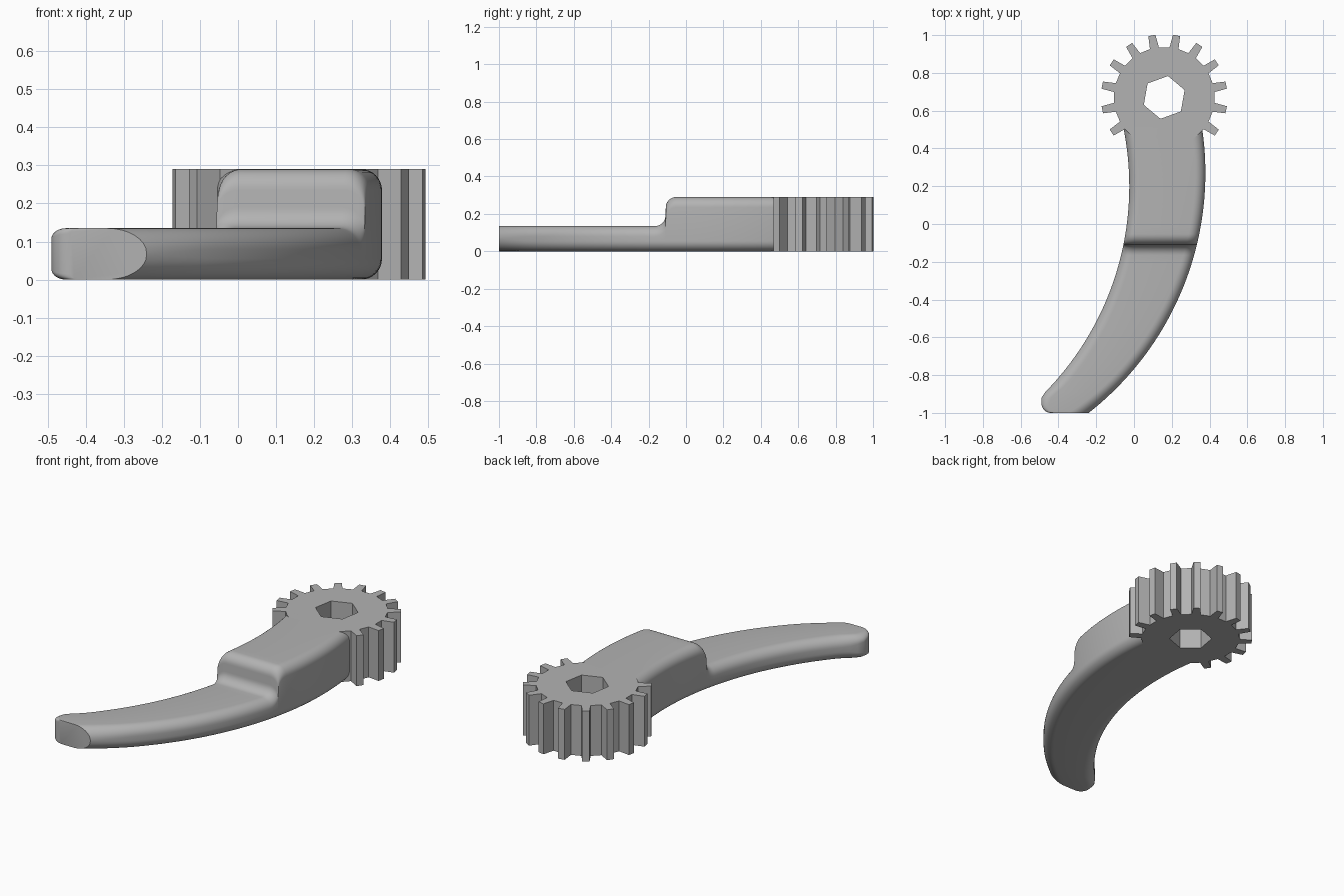
import bpy, bmesh
from math import sin, cos, pi, sqrt, radians

cube = bpy.data.objects.get("Cube")
if cube:
    bpy.data.objects.remove(cube, do_unlink=True)

grey = bpy.data.materials.new("plain grey")
grey.use_nodes = True
COLOR = (0.45, 0.45, 0.45, 1)
grey.diffuse_color = COLOR
grey.node_tree.nodes["Principled BSDF"].inputs["Base Color"].default_value = COLOR

LOW, HIGH, FILLET = 0.135, 0.29, 0.055
TIP_R = 0.05


def activate(obj):
    bpy.ops.object.select_all(action='DESELECT')
    obj.select_set(True)
    bpy.context.view_layer.objects.active = obj


def arc_edge(y, x_max, y_max, radius):
    """Side of the lever as an arc: x and the slant factor at a given y."""
    run = sqrt(radius ** 2 - (y - y_max) ** 2)
    return x_max - radius + run, radius / run


def section(y, h):
    """Rounded rectangle across the lever at a given y and height."""
    left, slant_l = arc_edge(y, -0.025, 0.2, 1.557)
    right, slant_r = arc_edge(y, 0.378, 0.27, 1.614)
    left = max(left, -0.49)
    dip = -0.95 - y
    if dip > 0:                                   # rounded corner of the tip
        left = -0.49 + TIP_R - sqrt(max(TIP_R ** 2 - dip ** 2, 0))
    blend = min(max((y + 1) / 0.15, 0), 1)
    r_left = 0.015 + (FILLET - 0.015) * blend
    r_right = FILLET + 0.01 * (1 - blend)
    corners = [(right, -1, h, -1, r_right, slant_r, 0),
               (left, 1, h, -1, r_left, slant_l, 1),
               (left, 1, 0, 1, r_left, slant_l, 2),
               (right, -1, 0, 1, r_right, slant_r, 3)]
    ring = []
    for x, sx, z, sz, r, slant, quarter in corners:
        for i in range(9):
            a = (quarter + i / 8) * pi / 2
            ring.append((x + r * slant * (sx + cos(a)), y, z + r * (sz + sin(a))))
    return ring


# Lever: low handle, rounded step, then the high block up to the gear
stations = [(-1 + TIP_R * (1 - cos(i * pi / 16)), LOW) for i in range(8)]
stations = [(-0.95 - TIP_R * cos(i * pi / 16), LOW) for i in range(9)]
stations += [(-0.95 + 0.03 * i, LOW) for i in range(1, 26)]
for i in range(9):                                # hollow fillet
    a = i / 8 * pi / 2
    stations.append((-0.165 + FILLET * sin(a), LOW + FILLET * (1 - cos(a))))
for i in range(9):                                # rounded shoulder
    a = i / 8 * pi / 2
    stations.append((-0.053 - FILLET * cos(a), HIGH - FILLET * (1 - sin(a))))
stations += [(-0.053 + 0.563 * i / 16, HIGH) for i in range(1, 17)]

bm = bmesh.new()
rings = [[bm.verts.new(p) for p in section(y, h)] for y, h in stations]
for a, b in zip(rings, rings[1:]):
    for i in range(len(a)):
        j = (i + 1) % len(a)
        bm.faces.new((a[i], a[j], b[j], b[i]))
bm.faces.new(rings[0])
bm.faces.new(rings[-1])
bmesh.ops.recalc_face_normals(bm, faces=bm.faces)
mesh = bpy.data.meshes.new("lever_arm")
bm.to_mesh(mesh)
bm.free()
lever = bpy.data.objects.new("lever_arm", mesh)
bpy.context.collection.objects.link(lever)
mesh.materials.append(grey)
activate(lever)
bpy.ops.object.shade_smooth_by_angle(angle=radians(35))

# Gear outline: twelve teeth, plain rim where the lever joins
GX, GY, ROOT, OUTER, PITCH = 0.16, 0.67, 0.267, 0.335, pi / 8


def polar(r, a):
    return GX + r * cos(a), GY + r * sin(a)


outline = []
for k in range(12):
    mid = radians(-33.75) + k * PITCH
    for r, off in ((ROOT, -0.09), (OUTER, -0.057), (OUTER, 0.057), (ROOT, 0.09)):
        outline.append(polar(r, mid + off))
start, end = radians(213.75) + 0.09, radians(326.25) - 0.09
outline += [polar(ROOT, start + (end - start) * i / 12) for i in range(1, 12)]
hexagon = [polar(0.115, radians(80) + i * pi / 3) for i in range(6)]

# Gear: filled outline with the hexagonal hole
curve = bpy.data.curves.new("gear", 'CURVE')
curve.dimensions = '2D'
curve.fill_mode = 'BOTH'
curve.extrude = HIGH / 2
for loop in (outline, hexagon):
    spline = curve.splines.new('POLY')
    spline.points.add(len(loop) - 1)
    for point, (x, y) in zip(spline.points, loop):
        point.co = (x, y, 0, 1)
    spline.use_cyclic_u = True
curve.materials.append(grey)
gear = bpy.data.objects.new("gear", curve)
gear.location.z = HIGH / 2
bpy.context.collection.objects.link(gear)
activate(gear)
bpy.ops.object.convert(target='MESH')
bpy.ops.object.shade_flat()
